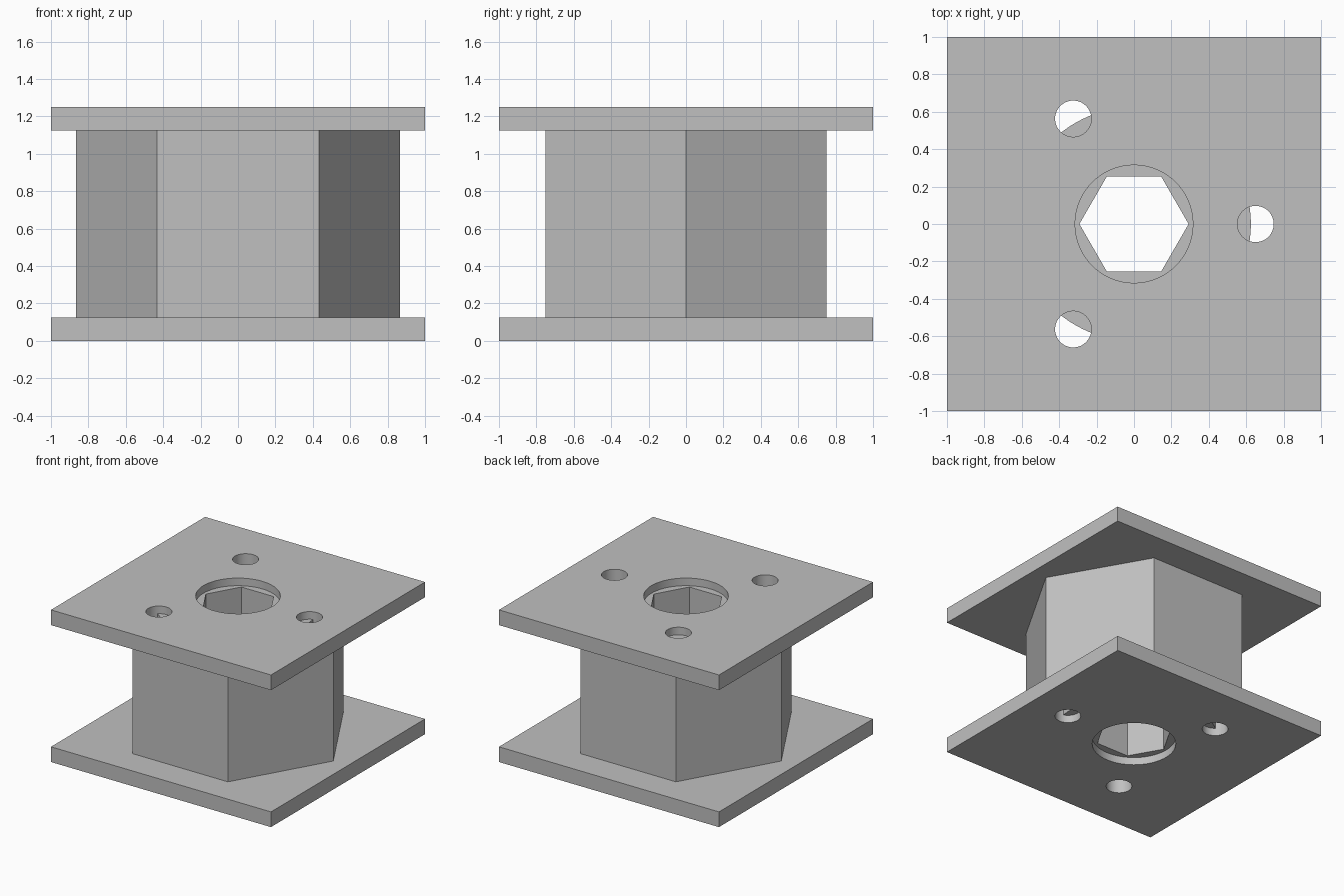
import bpy
import math

cube = bpy.data.objects.get("Cube")
if cube:
    bpy.data.objects.remove(cube, do_unlink=True)

# Overall sizes
PLATE = 0.125
HEIGHT = 1.25
RECESS = PLATE / 2
HUB_R = 0.625
BOLT_CIRCLE = 0.65

grey = bpy.data.materials.new("light_grey")
grey.use_nodes = True
GREY = (0.53, 0.53, 0.53, 1)
grey.diffuse_color = GREY
grey.node_tree.nodes["Principled BSDF"].inputs["Base Color"].default_value = GREY


def prism(name, radius, z0, z1, sides=64, x=0, y=0):
    """Upright prism with its first corner on the x axis."""
    bpy.ops.mesh.primitive_cylinder_add(
        vertices=sides, radius=radius, depth=z1 - z0,
        location=(x, y, (z0 + z1) / 2), rotation=(0, 0, math.pi / 2))
    ob = bpy.context.object
    ob.name = name
    ob.data.materials.append(grey)
    return ob


def cut(ob, cutters):
    """Subtract each cutter, then discard it."""
    for cutter in cutters:
        mod = ob.modifiers.new("cut", "BOOLEAN")
        mod.operation = "DIFFERENCE"
        mod.solver = "EXACT"
        mod.object = cutter
        bpy.ops.object.select_all(action="DESELECT")
        bpy.context.view_layer.objects.active = ob
        ob.select_set(True)
        bpy.ops.object.modifier_apply(modifier=mod.name)
        bpy.data.objects.remove(cutter, do_unlink=True)


def bolt_cutters():
    angles = [i * math.tau / 3 for i in range(3)]
    return [prism("bolt_cutter", 0.097, -0.2, HEIGHT + 0.2, 48,
                  BOLT_CIRCLE * math.cos(a), BOLT_CIRCLE * math.sin(a))
            for a in angles]


def smooth(ob):
    bpy.ops.object.select_all(action="DESELECT")
    bpy.context.view_layer.objects.active = ob
    ob.select_set(True)
    bpy.ops.object.shade_smooth_by_angle(angle=math.radians(30))


# Square end plates with a shaft opening, bolt holes and an inner hub seat
for name, z0 in (("bottom_plate", 0), ("top_plate", HEIGHT - PLATE)):
    bpy.ops.mesh.primitive_cube_add(size=1, location=(0, 0, z0 + PLATE / 2))
    plate = bpy.context.object
    plate.name = name
    plate.scale = (2, 2, PLATE)
    bpy.ops.object.transform_apply(location=False, rotation=False, scale=True)
    plate.data.materials.append(grey)
    seat = prism("seat_cutter", HUB_R, RECESS, HEIGHT - RECESS, 96)
    opening = prism("opening_cutter", 0.315, -0.2, HEIGHT + 0.2)
    cut(plate, [seat, opening] + bolt_cutters())
    smooth(plate)

# Hexagonal drum, bored for the hub and drilled in three corners
drum = prism("hexagonal_drum", 0.866, PLATE, HEIGHT - PLATE, 6)
bore = prism("bore_cutter", HUB_R, -0.2, HEIGHT + 0.2, 96)
cut(drum, [bore] + bolt_cutters())
smooth(drum)

# Round hub with a hexagonal shaft hole, seated in both plates
hub = prism("hub", HUB_R, RECESS, HEIGHT - RECESS, 96)
cut(hub, [prism("shaft_cutter", 0.292, -0.2, HEIGHT + 0.2, 6)])
smooth(hub)
